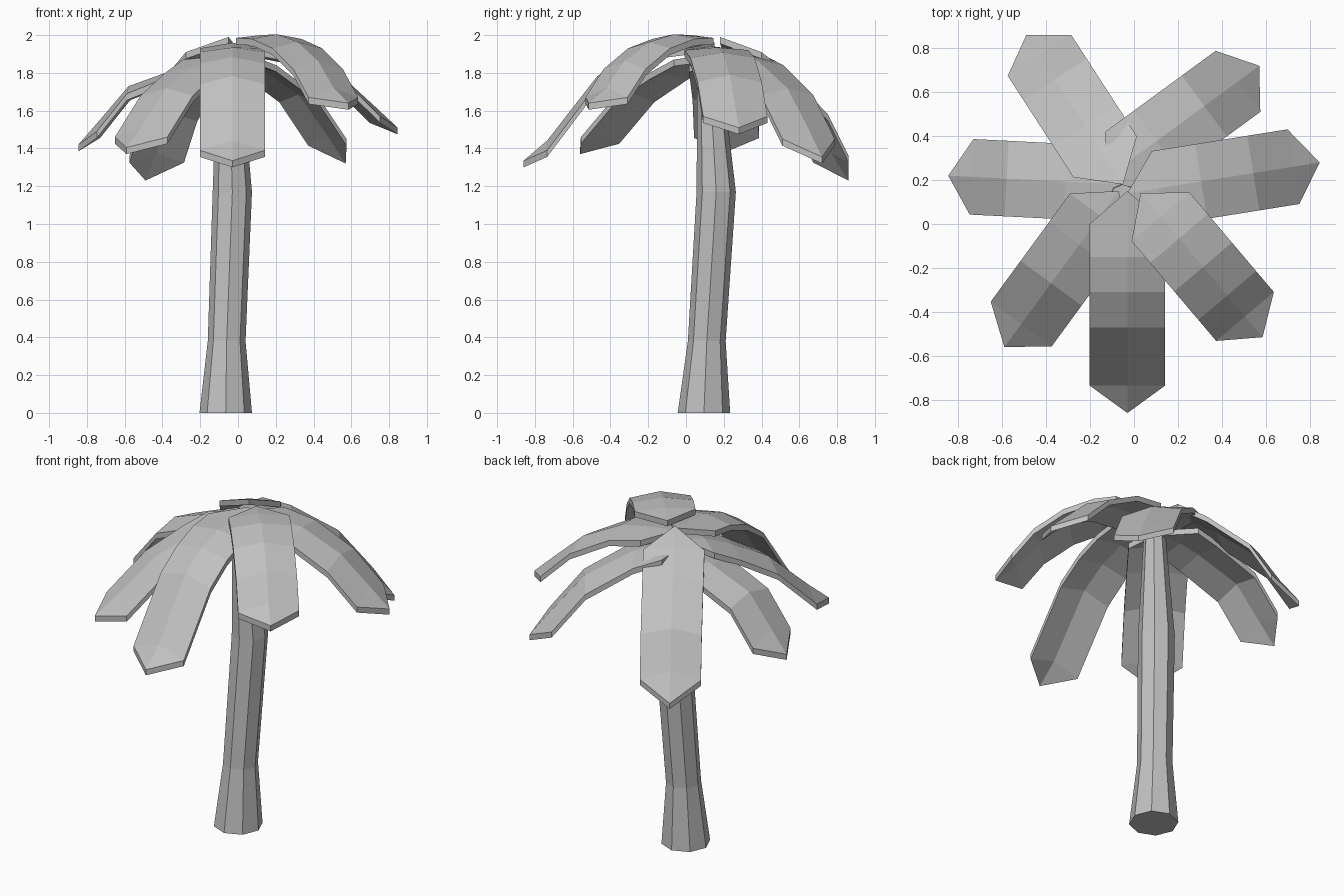
import bpy, bmesh, math
from mathutils import Vector

cube = bpy.data.objects.get("Cube")
if cube:
    bpy.data.objects.remove(cube, do_unlink=True)

grey = bpy.data.materials.new("plain_grey")
grey.use_nodes = True
colour = (0.53, 0.53, 0.53, 1)
grey.diffuse_color = colour
grey.node_tree.nodes["Principled BSDF"].inputs["Base Color"].default_value = colour


def finish(bm, name):
    bmesh.ops.recalc_face_normals(bm, faces=bm.faces)
    mesh = bpy.data.meshes.new(name)
    bm.to_mesh(mesh)
    bm.free()
    mesh.materials.append(grey)
    bpy.context.collection.objects.link(bpy.data.objects.new(name, mesh))


# Trunk: eight-sided rings (x, y, z, radius) lofted into a leaning column
def build_trunk(rings, sides=8):
    bm = bmesh.new()
    loops = []
    for x, y, z, r in rings:
        angles = [math.tau * i / sides for i in range(sides)]
        loops.append([bm.verts.new((x + r * math.cos(a), y + r * math.sin(a), z)) for a in angles])
    for low, high in zip(loops, loops[1:]):
        for i in range(sides):
            j = (i + 1) % sides
            bm.faces.new((low[i], low[j], high[j], high[i]))
    bm.faces.new(loops[0])
    bm.faces.new(loops[-1])
    finish(bm, "trunk")


# Leaf: drooping strip with a midrib that grows towards the tip, pointed at
# both ends and extruded straight down
HALF_WIDTH = 0.172
THICKNESS = Vector((0, 0, -0.035))


def build_leaf(name, base, tip, profile):
    start, end = Vector(base), Vector(tip)
    along = (end - start).to_2d().normalized().to_3d()
    side = Vector((-along.y, along.x, 0)) * HALF_WIDTH
    bm = bmesh.new()
    first, last = bm.verts.new(start), bm.verts.new(end)
    rows = []
    for i, (s, z) in enumerate(profile):
        mid = start + along * s
        mid.z = z
        rib = Vector((0, 0, 0.015 + 0.037 * i / (len(profile) - 1)))
        rows.append([bm.verts.new(p) for p in (mid + side, mid + rib, mid - side)])
    for k in (0, 1):
        bm.faces.new((first, rows[0][k + 1], rows[0][k]))
        bm.faces.new((last, rows[-1][k], rows[-1][k + 1]))
        for a, b in zip(rows, rows[1:]):
            bm.faces.new((a[k], a[k + 1], b[k + 1], b[k]))
    under = bmesh.ops.extrude_face_region(bm, geom=bm.faces[:], use_keep_orig=True)["geom"]
    lower = [v for v in under if isinstance(v, bmesh.types.BMVert)]
    bmesh.ops.translate(bm, verts=lower, vec=THICKNESS)
    finish(bm, name)


build_trunk([(-0.065, 0.095, 0, 0.139), (-0.06, 0.11, 0.38, 0.1),
             (-0.03, 0.16, 1.17, 0.104), (-0.05, 0.12, 1.88, 0.06)])

build_leaf("leaf_front", (-0.03, 0.15, 1.96), (-0.03, -0.86, 1.335),
           [(0.15, 1.93), (0.3, 1.91), (0.46, 1.85), (0.62, 1.74), (0.885, 1.39)])
build_leaf("leaf_front_left", (0.03, 0.14, 1.985), (0.585, -0.515, 1.64),
           [(0.14, 1.985), (0.27, 1.98), (0.44, 1.93), (0.61, 1.82), (0.735, 1.67)])
build_leaf("leaf_left", (-0.03, 0.14, 1.94), (0.845, 0.28, 1.51),
           [(0.14, 1.92), (0.34, 1.88), (0.58, 1.75), (0.765, 1.57)])
build_leaf("leaf_back_left", (-0.14, 0.2, 1.91), (0.57, 0.72, 1.355),
           [(0.14, 1.89), (0.3, 1.84), (0.57, 1.68), (0.76, 1.45)])
build_leaf("leaf_back_right", (-0.05, 0.18, 1.99), (-0.49, 0.86, 1.265),
           [(0.15, 1.91), (0.32, 1.8), (0.57, 1.58), (0.7, 1.36)])
build_leaf("leaf_right", (-0.05, 0.18, 1.86), (-0.845, 0.22, 1.42),
           [(0.13, 1.84), (0.26, 1.8), (0.53, 1.69), (0.69, 1.49)])
build_leaf("leaf_front_right", (-0.07, 0.15, 1.9), (-0.59, -0.56, 1.405),
           [(0.14, 1.87), (0.3, 1.8), (0.52, 1.68), (0.75, 1.46)])
